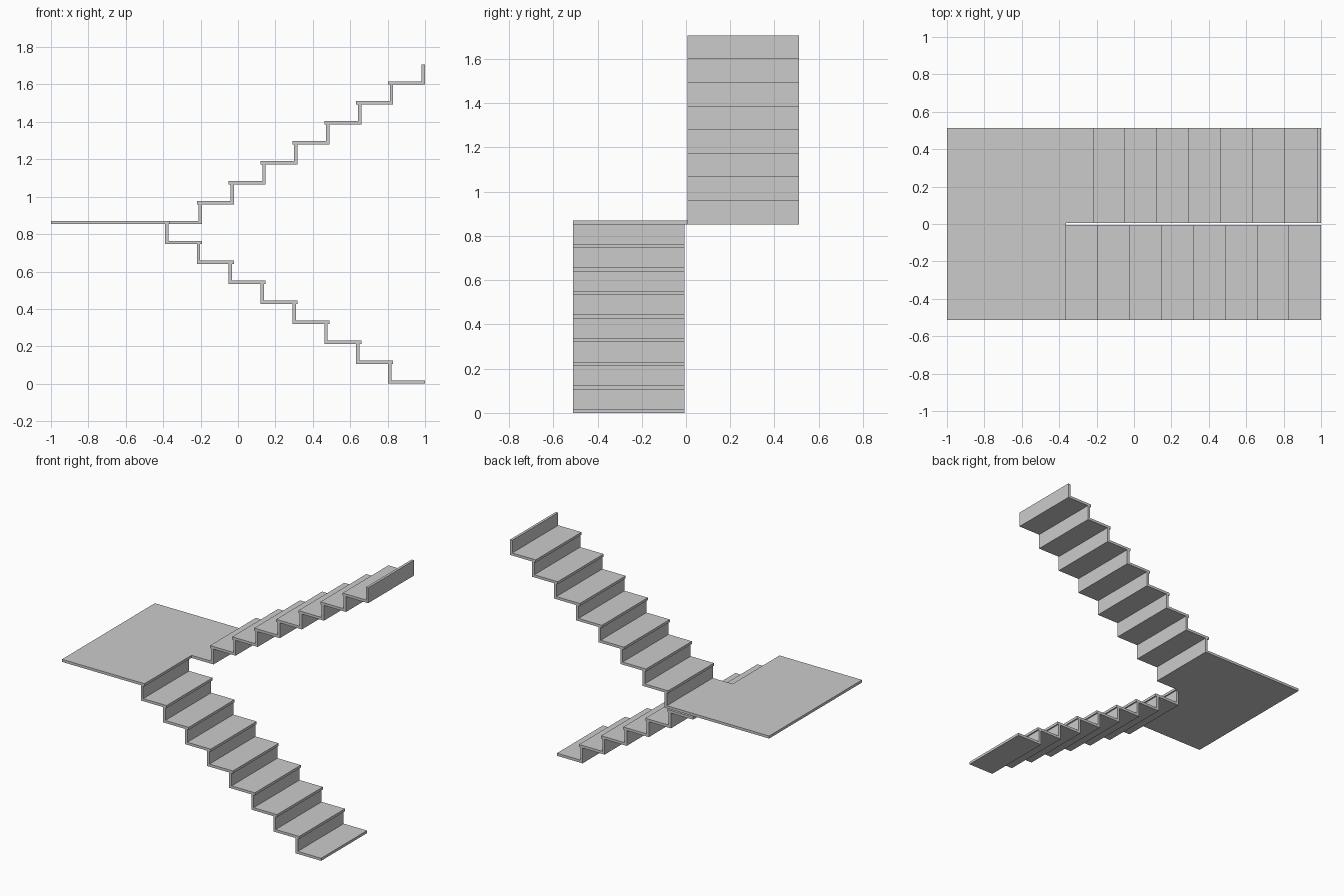
import bpy, bmesh

if "Cube" in bpy.data.objects:
    bpy.data.objects.remove(bpy.data.objects["Cube"])

T = 0.018          # slab thickness
NOSE = 0.0095      # tread overhang
RUN = 0.1704
RISE = 0.1066
LEN = RUN + NOSE + T
HALF_W, GAP = 0.512, 0.006
LANDING_Z = T + 8 * RISE


def extrude_profile(name, pts, vec):
    """Closed flat outline swept along vec."""
    bm = bmesh.new()
    face = bm.faces.new([bm.verts.new(p) for p in pts])
    res = bmesh.ops.extrude_face_region(bm, geom=[face], use_keep_orig=True)
    moved = [g for g in res["geom"] if isinstance(g, bmesh.types.BMVert)]
    bmesh.ops.translate(bm, verts=moved, vec=vec)
    bmesh.ops.recalc_face_normals(bm, faces=bm.faces)
    me = bpy.data.meshes.new(name)
    bm.to_mesh(me)
    bm.free()
    ob = bpy.data.objects.new(name, me)
    bpy.context.collection.objects.link(ob)
    return ob


def flight(name, first_x, first_z, d, count, y0, y1, start_z=None):
    """Folded stair strip climbing in direction d; first_* is the first nosing's top."""
    top, under = [], []
    if start_z is not None:      # riser below the first tread
        top.append((first_x + d * NOSE, start_z))
        under.append((first_x + d * (NOSE + T), start_z))
        under.append((first_x + d * (NOSE + T), first_z - T))
    for k in range(count):
        f, z = first_x + d * k * RUN, first_z + k * RISE
        if k or start_z is not None:
            top.append((f + d * NOSE, z - T))
        top += [(f, z - T), (f, z), (f + d * (LEN - T), z)]
        under += [(f + d * LEN, z - T), (f + d * LEN, z + RISE - T)]
    top.append((f + d * (LEN - T), z + RISE - T))
    pts = [(x, y0, z) for x, z in top + under[::-1]]
    return extrude_profile(name, pts, (0, y1 - y0, 0))


upper_x = 1 - (NOSE + T) - 7 * RUN
upper_end = upper_x + NOSE + T
lower_end = 1 - 8 * RUN

# Lower flight climbs towards -x, upper flight returns towards +x
flight("lower_flight", 1, T, -1, 8, -HALF_W, -GAP)
flight("upper_flight", upper_x, LANDING_Z + RISE, 1, 7, GAP, HALF_W, LANDING_Z)

# L-shaped landing
plan = [(-1, -HALF_W), (lower_end, -HALF_W), (lower_end, GAP),
        (upper_end, GAP), (upper_end, HALF_W), (-1, HALF_W)]
extrude_profile("landing", [(x, y, LANDING_Z - T) for x, y in plan], (0, 0, T))
